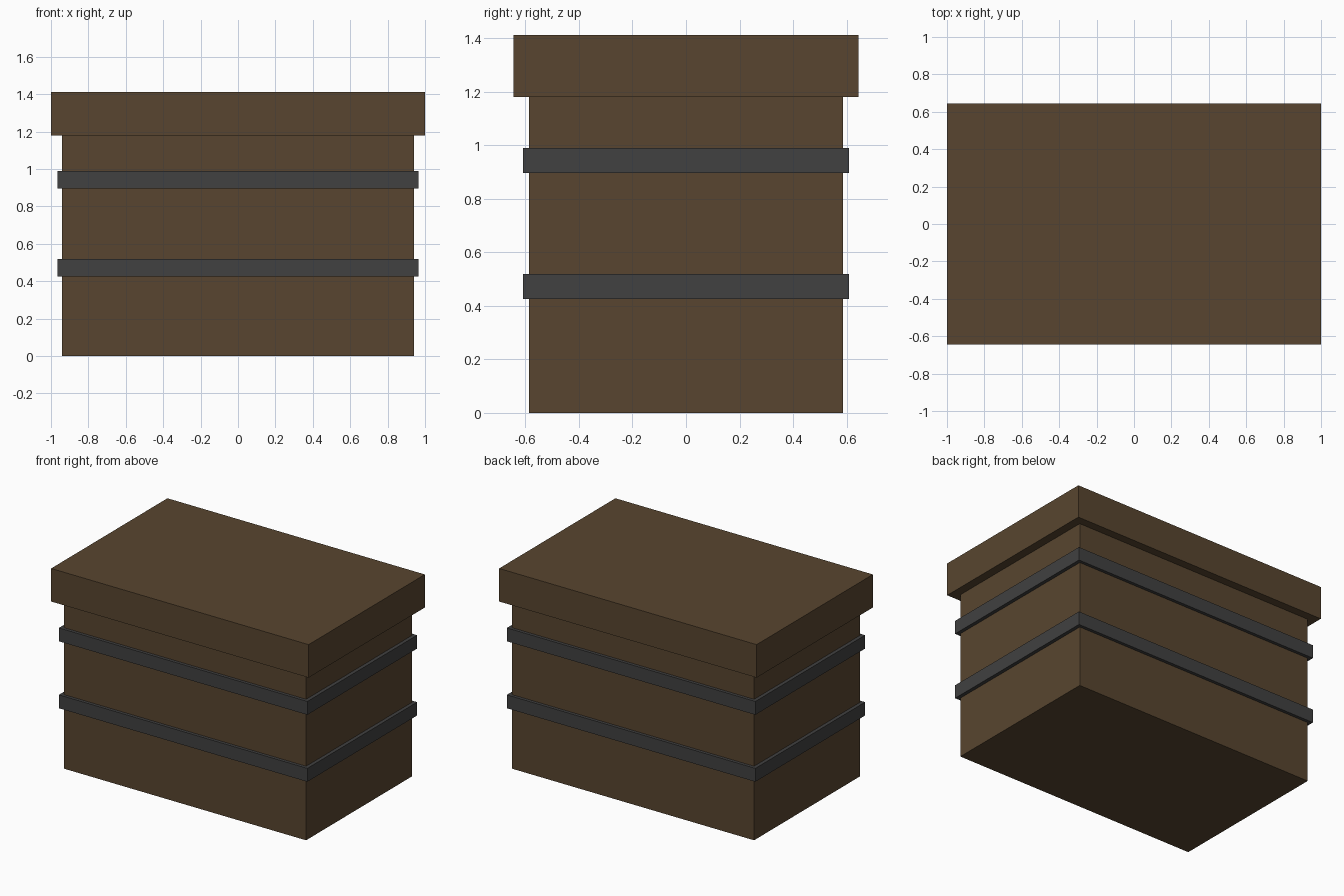
import bpy

if "Cube" in bpy.data.objects:
    bpy.data.objects.remove(bpy.data.objects["Cube"])


def material(name, rgb):
    m = bpy.data.materials.new(name)
    m.diffuse_color = (*rgb, 1.0)
    m.use_nodes = True
    m.node_tree.nodes["Principled BSDF"].inputs["Base Color"].default_value = m.diffuse_color
    return m


def box(name, half_x, half_y, z0, z1, mat):
    """Box centred on the z axis, spanning z0 to z1."""
    bpy.ops.mesh.primitive_cube_add(size=2, location=(0, 0, (z0 + z1) / 2))
    ob = bpy.context.object
    ob.name = name
    ob.scale = (half_x, half_y, (z1 - z0) / 2)
    bpy.ops.object.transform_apply(location=False, rotation=False, scale=True)
    ob.data.materials.append(mat)
    return ob


wood = material("dark brown wood", (0.098, 0.060, 0.029))
iron = material("dark grey iron", (0.052, 0.052, 0.052))

# Crate body and overhanging lid
box("crate_body", 0.94, 0.587, 0.0, 1.18, wood)
box("lid", 1.0, 0.645, 1.18, 1.412, wood)

# Two metal bands wrapped around the body
for name, z in (("lower_band", 0.473), ("upper_band", 0.943)):
    box(name, 0.965, 0.609, z - 0.047, z + 0.047, iron)
